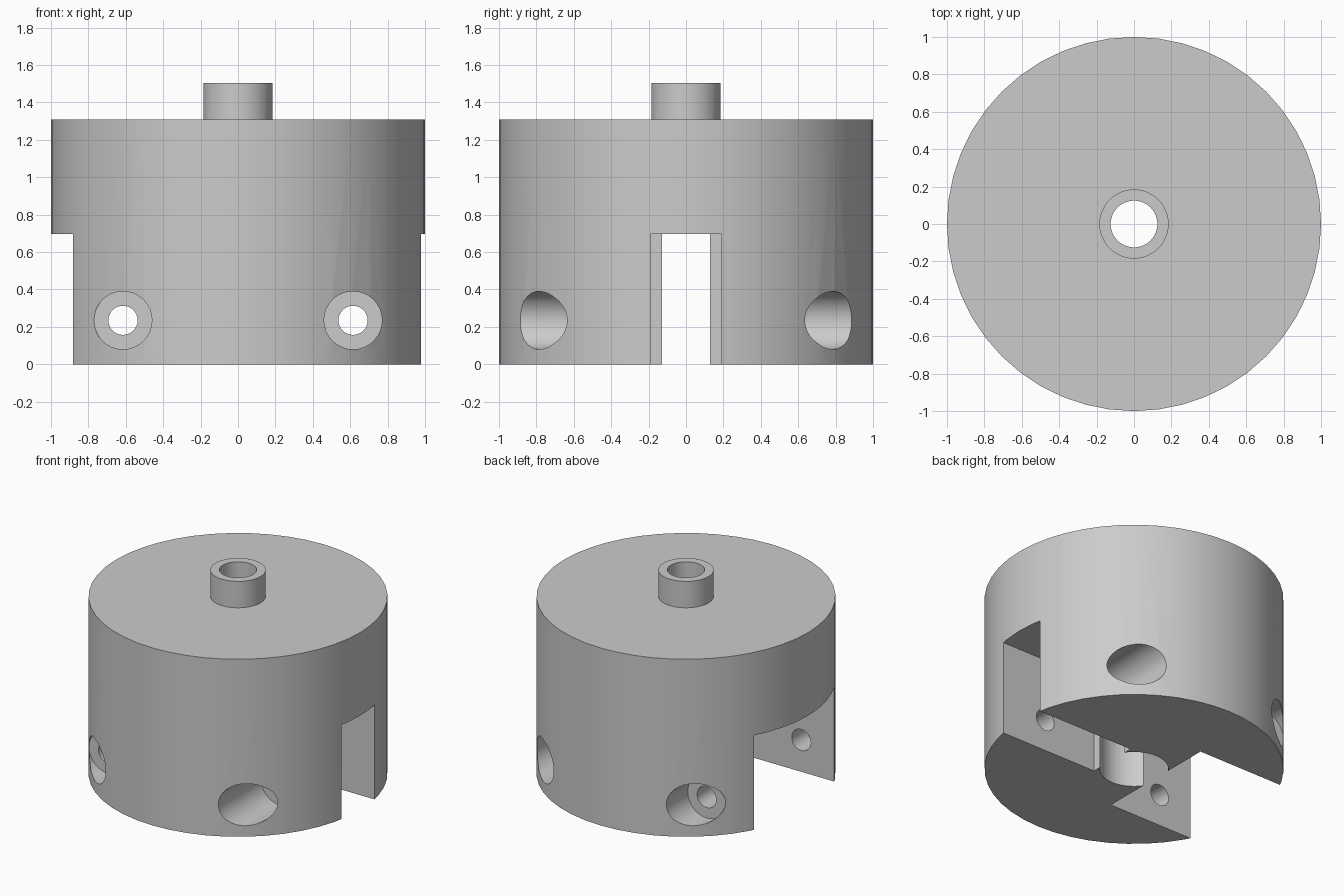
import bpy, bmesh, math
from mathutils import Matrix

cube = bpy.data.objects.get("Cube")
if cube:
    bpy.data.objects.remove(cube, do_unlink=True)

# Material
grey = bpy.data.materials.new("plain_grey")
grey.use_nodes = True
colour = (0.6, 0.6, 0.6, 1)
grey.diffuse_color = colour
grey.node_tree.nodes["Principled BSDF"].inputs["Base Color"].default_value = colour


def make_object(name, bm):
    bmesh.ops.recalc_face_normals(bm, faces=bm.faces)
    mesh = bpy.data.meshes.new(name)
    bm.to_mesh(mesh)
    bm.free()
    mesh.materials.append(grey)
    obj = bpy.data.objects.new(name, mesh)
    bpy.context.collection.objects.link(obj)
    return obj


def lathe(name, profile, sides):
    bm = bmesh.new()
    rings = [[bm.verts.new((r * math.cos(math.tau * i / sides),
                            r * math.sin(math.tau * i / sides), z))
              for i in range(sides)] for r, z in profile]
    for a, b in zip(rings, rings[1:] + rings[:1]):
        for i in range(sides):
            j = (i + 1) % sides
            bm.faces.new((a[i], a[j], b[j], b[i]))
    return make_object(name, bm)


def prism(name, outline, z0, z1):
    bm = bmesh.new()
    face = bm.faces.new([bm.verts.new((x, y, z0)) for x, y in outline])
    result = bmesh.ops.extrude_face_region(bm, geom=[face])
    top = [v for v in result["geom"] if isinstance(v, bmesh.types.BMVert)]
    bmesh.ops.translate(bm, verts=top, vec=(0, 0, z1 - z0))
    return make_object(name, bm)


def y_cylinder(name, x, z, radius, y0, y1):
    bm = bmesh.new()
    place = Matrix.Translation((x, (y0 + y1) / 2, z)) @ Matrix.Rotation(math.pi / 2, 4, "X")
    bmesh.ops.create_cone(bm, cap_ends=True, segments=32, radius1=radius,
                          radius2=radius, depth=abs(y1 - y0), matrix=place)
    return make_object(name, bm)


def cut(target, cutter):
    cutter.hide_render = True
    mod = target.modifiers.new("cut", "BOOLEAN")
    mod.operation = "DIFFERENCE"
    mod.solver = "EXACT"
    mod.object = cutter
    bpy.context.view_layer.objects.active = target
    bpy.ops.object.modifier_apply(modifier=mod.name)
    bpy.data.objects.remove(cutter, do_unlink=True)


# Round body with hollow stud on top
TOP, STUD_TOP, SLOT_TOP = 1.31, 1.505, 0.697
BORE, STUD = 0.125, 0.185
body = lathe("holder_body", [(BORE, 0), (1, 0), (1, TOP), (STUD, TOP),
                             (STUD, STUD_TOP), (BORE, STUD_TOP)], 48)

# Slot: narrow on the left, round chamber in the middle, wide on the right
NECK, NARROW, WIDE, CHAMBER = 0.19, 0.19, 0.466, 0.23
start = math.acos(NECK / CHAMBER)
steps = 16
arc = [(CHAMBER * math.cos(a), CHAMBER * math.sin(a))
       for a in (start + (math.pi - 2 * start) * i / steps for i in range(steps + 1))]
upper = [(1.2, NARROW), (NECK, NARROW)] + arc + [(-NECK, WIDE), (-1.2, WIDE)]
outline = upper + [(x, -y) for x, y in reversed(upper)]
cut(body, prism("slot_cutter", outline, -0.2, SLOT_TOP))

# Screw holes with counterbores front and back
HOLE_X, HOLE_Z = 0.615, 0.235
for x, floor in ((-HOLE_X, 0.637), (HOLE_X, 0.39)):
    cut(body, y_cylinder("screw_cutter", x, HOLE_Z, 0.078, -1.2, 1.2))
    for side in (-1, 1):
        cut(body, y_cylinder("counterbore_cutter", x, HOLE_Z, 0.155,
                             side * floor, side * 1.2))

# Smooth round walls, crisp edges
bpy.ops.object.select_all(action="DESELECT")
body.select_set(True)
bpy.context.view_layer.objects.active = body
bpy.ops.object.shade_smooth_by_angle(angle=math.radians(25))
